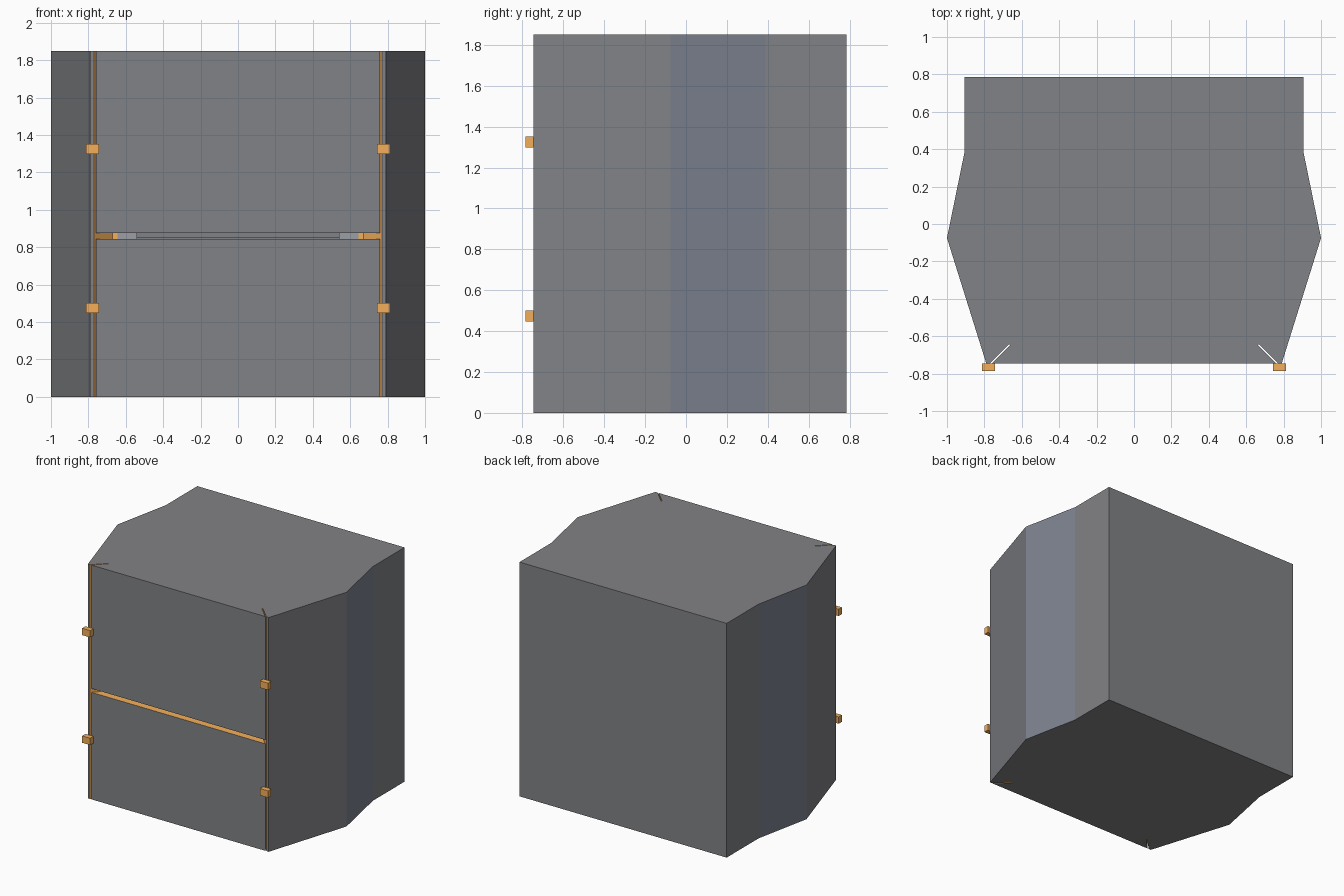
import bpy, bmesh

if "Cube" in bpy.data.objects:
    bpy.data.objects.remove(bpy.data.objects["Cube"])

H = 1.85            # cabinet height
FRONT, SEAL = -0.745, -0.645   # door face and door back planes


def material(name, rgb):
    mat = bpy.data.materials.new(name)
    mat.diffuse_color = (*rgb, 1)
    mat.use_nodes = True
    mat.node_tree.nodes["Principled BSDF"].inputs["Base Color"].default_value = mat.diffuse_color
    return mat


grey = material("dark_grey", (0.222, 0.224, 0.240))
orange = material("orange_trim", (0.91, 0.43, 0.105))
blue_grey = material("blue_grey_panel", (0.207, 0.227, 0.28))
light_grey = material("light_grey_frame", (0.33, 0.345, 0.37))


def prism(name, half, z0, z1, edge_mats=None, trim_caps=()):
    """Extrude a mirrored half outline (right side, front to back) from z0 to z1."""
    edge_mats = edge_mats or {}
    outline = half + [(-x, y) for x, y in reversed(half)]
    n = len(outline)
    bm = bmesh.new()
    low = [bm.verts.new((x, y, z0)) for x, y in outline]
    top = [bm.verts.new((x, y, z1)) for x, y in outline]
    caps = {"bottom": bm.faces.new(low[::-1]), "top": bm.faces.new(top)}
    for key in trim_caps:
        caps[key].material_index = 1
    for i in range(n):
        j = (i + 1) % n
        f = bm.faces.new((low[i], low[j], top[j], top[i]))
        # side i and its mirror image share a colour
        mirror = (n - 2 - i) % n
        f.material_index = edge_mats.get(i, edge_mats.get(mirror, 0))
    bmesh.ops.recalc_face_normals(bm, faces=bm.faces)
    me = bpy.data.meshes.new(name)
    bm.to_mesh(me)
    bm.free()
    for mat in (grey, orange, blue_grey, light_grey):
        me.materials.append(mat)
    ob = bpy.data.objects.new(name, me)
    bpy.context.collection.objects.link(ob)
    return ob


def box(name, x, y, z, mat):
    """Box from (min, max) ranges."""
    bpy.ops.mesh.primitive_cube_add(size=1, location=[sum(r) / 2 for r in (x, y, z)])
    ob = bpy.context.object
    ob.name = name
    ob.scale = [r[1] - r[0] for r in (x, y, z)]
    bpy.ops.object.transform_apply(location=False, rotation=False, scale=True)
    ob.data.materials.append(mat)
    return ob


# Cabinet body: orange jambs, blue-grey rear side panels, light frame behind doors
half = [(0.645, SEAL), (0.67, SEAL), (0.77, FRONT), (0.79, FRONT),
        (1.0, -0.075), (0.905, 0.39), (0.905, 0.785)]
body = prism("cabinet_body", half, 0, H,
             {0: 1, 1: 1, 4: 2, 2 * len(half) - 1: 3})

# Inner compartment behind the doors
cutter = box("compartment_cutter", (-0.54, 0.54), (-0.7, 0.62), (0.15, 1.70), grey)
cutter.hide_render = True
mod = body.modifiers.new("compartment", "BOOLEAN")
mod.operation = "DIFFERENCE"
mod.solver = "EXACT"
mod.object = cutter
bpy.context.view_layer.objects.active = body
bpy.ops.object.modifier_apply(modifier=mod.name)
bpy.data.objects.remove(cutter)

# Shelf inside, level with the gap between the doors
box("inner_shelf", (-0.54, 0.54), (-0.62, 0.62), (0.80, 0.853), grey)

# Two stacked doors with bevelled orange edges
door = [(0.76, FRONT), (0.66, SEAL)]
prism("lower_door", door, 0, 0.845, {0: 1}, trim_caps=("top",))
prism("upper_door", door, 0.875, H, {0: 1}, trim_caps=("bottom",))

# Hinge and latch blocks bridging doors and body
for side, s in (("left", -1), ("right", 1)):
    for level, z in (("lower", 0.475), ("upper", 1.325)):
        c = s * 0.777
        box(f"hinge_{level}_{side}", (c - 0.035, c + 0.035),
            (-0.785, FRONT), (z - 0.027, z + 0.027), orange)
